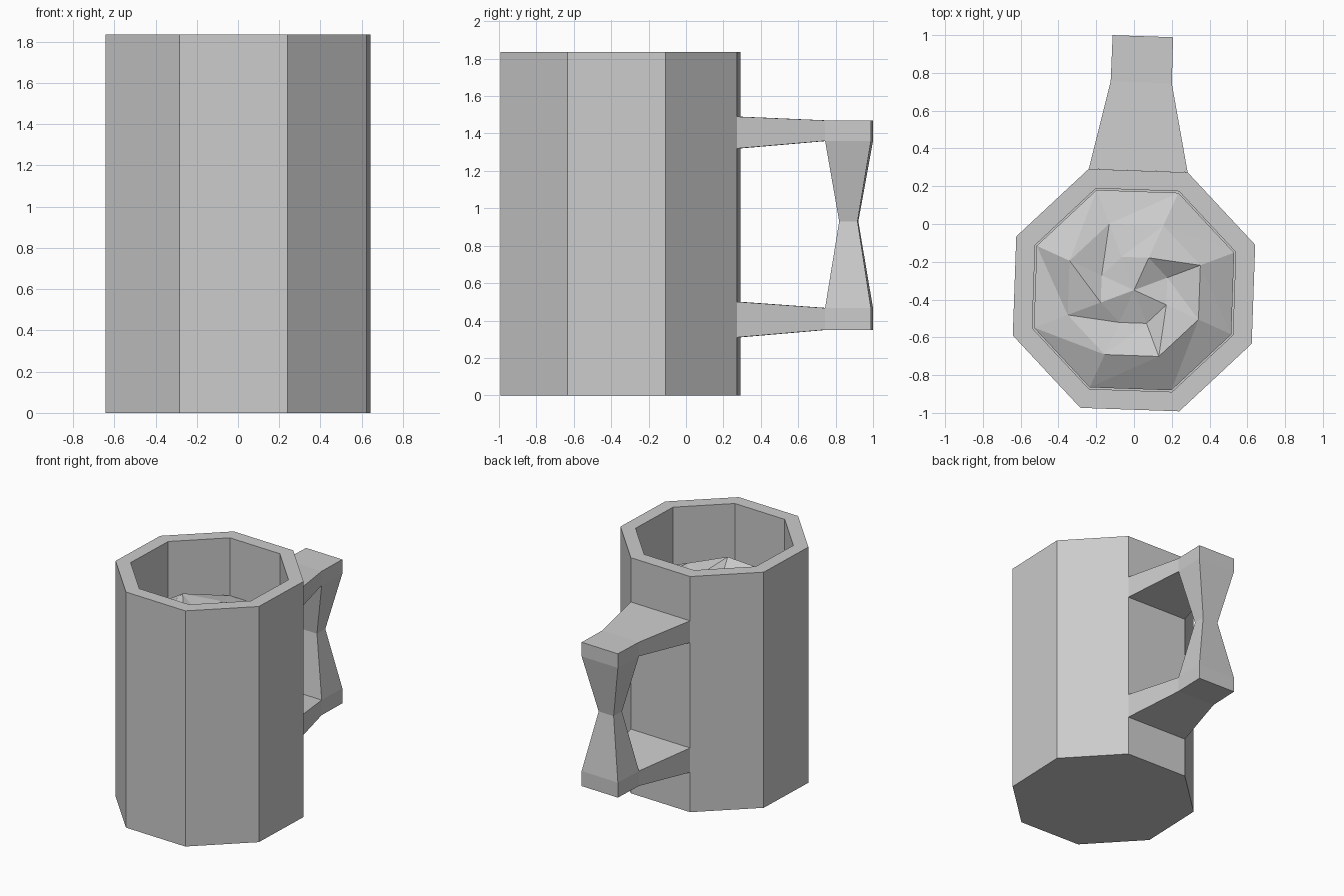
import bpy, bmesh
from math import cos, sin, radians

if "Cube" in bpy.data.objects:
    bpy.data.objects.remove(bpy.data.objects["Cube"])

SIDES, TURN = 8, 20.5          # octagon, slightly twisted
CY = -0.35                     # mug axis position in y


def finish(name, bm):
    bmesh.ops.recalc_face_normals(bm, faces=bm.faces)
    me = bpy.data.meshes.new(name)
    bm.to_mesh(me)
    bm.free()
    ob = bpy.data.objects.new(name, me)
    bpy.context.collection.objects.link(ob)
    return ob


def octagon(bm, r, z):
    zs = z if isinstance(z, (list, tuple)) else [z] * SIDES
    ring = []
    for i in range(SIDES):
        a = radians(TURN + 360 / SIDES * i)
        ring.append(bm.verts.new((r * cos(a), CY + r * sin(a), zs[i])))
    return ring


def bridge(bm, a, b, tris=False):
    n = len(a)
    for i in range(n):
        j = (i + 1) % n
        if tris:
            bm.faces.new((a[i], a[j], b[j]))
            bm.faces.new((a[i], b[j], b[i]))
        else:
            bm.faces.new((a[i], a[j], b[j], b[i]))


# Mug body: outer wall, rim, inner wall and floor
bm = bmesh.new()
rings = [octagon(bm, r, z) for r, z in
         ((0.685, 0), (0.685, 1.835), (0.575, 1.835), (0.575, 0.12))]
for a, b in zip(rings, rings[1:]):
    bridge(bm, a, b)
bm.faces.new(rings[0])
bm.faces.new(rings[-1])
finish("mug_body", bm)

# Lumpy foam: concentric rings with uneven heights
bm = bmesh.new()
rings = [octagon(bm, r, z) for r, z in (
    (0.566, 0.13),
    (0.566, 1.39),
    (0.375, [1.49, 1.46, 1.43, 1.51, 1.45, 1.50, 1.51, 1.48]),
    (0.188, [1.43, 1.50, 1.47, 1.45, 1.48, 1.43, 1.42, 1.47]))]
bridge(bm, rings[0], rings[1])
bridge(bm, rings[1], rings[2], True)
bridge(bm, rings[2], rings[3], True)
top = bm.verts.new((0, CY, 1.48))
for i in range(SIDES):
    bm.faces.new((rings[3][i], rings[3][(i + 1) % SIDES], top))
bm.faces.new(rings[0])
finish("foam", bm)

# Handle: two tapered arms and a waisted grip, along the 88 degree direction
U = (cos(radians(88)), sin(radians(88)))


def point(bm, r, w, z):
    return bm.verts.new((r * U[0] + w * U[1], CY + r * U[1] - w * U[0], z))


def arm(bm, sections):
    loops = [[point(bm, r, s * w, z) for s, z in
              ((-1, z0), (1, z0), (1, z1), (-1, z1))]
             for r, w, z0, z1 in sections]
    for a, b in zip(loops, loops[1:]):
        bridge(bm, a, b)
    bm.faces.new(loops[-1])


bm = bmesh.new()
arm(bm, ((0.633, 0.262, 1.32, 1.49), (1.10, 0.162, 1.36, 1.47), (1.345, 0.160, 1.36, 1.47)))
arm(bm, ((0.633, 0.262, 0.31, 0.50), (1.10, 0.162, 0.35, 0.467), (1.345, 0.160, 0.35, 0.467)))
grip = [[point(bm, r, w, z) for r, w in ((r0, -w0), (r0, w0), (r1, w1), (r1, -w1))]
        for r0, w0, r1, w1, z in ((1.10, 0.162, 1.345, 0.160, 0.467),
                                  (1.172, 0.066, 1.27, 0.066, 0.93),
                                  (1.10, 0.162, 1.345, 0.160, 1.36))]
for a, b in zip(grip, grip[1:]):
    bridge(bm, a, b)
bmesh.ops.remove_doubles(bm, verts=bm.verts, dist=0.001)
inner = [f for f in bm.faces if all(len(e.link_faces) > 2 for e in f.edges)]
bmesh.ops.delete(bm, geom=inner, context='FACES')
finish("handle", bm)
